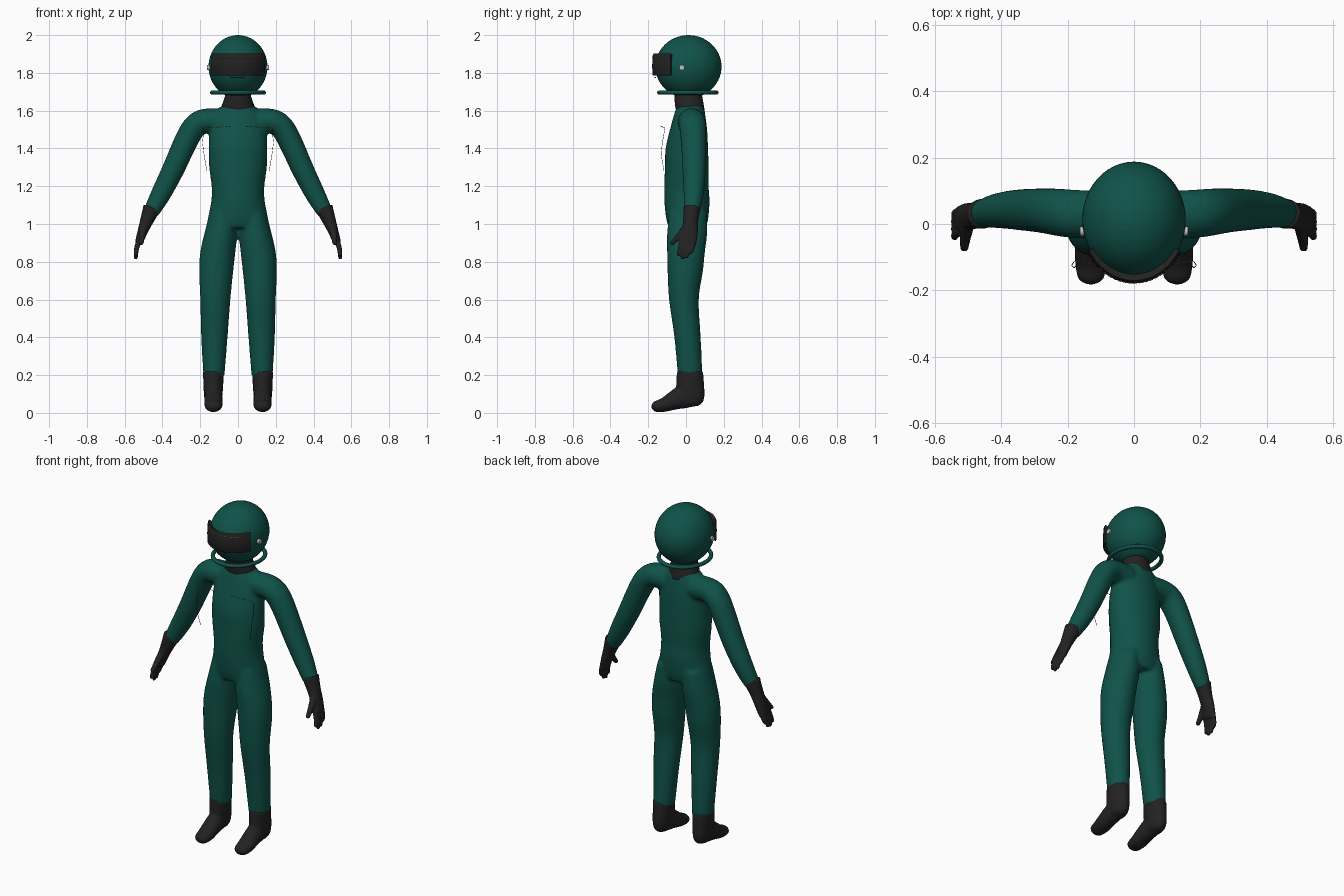
import bpy, bmesh, math
from mathutils import Vector

if "Cube" in bpy.data.objects:
    bpy.data.objects.remove(bpy.data.objects["Cube"])

def material(name, r, g, b):
    m = bpy.data.materials.new(name)
    m.diffuse_color = (r, g, b, 1)
    m.use_nodes = True
    m.node_tree.nodes["Principled BSDF"].inputs["Base Color"].default_value = m.diffuse_color
    return m

GREEN = material("suit green", 0.005, 0.085, 0.067)
DARK = material("charcoal", 0.016, 0.016, 0.016)
YELLOW = material("dull yellow", 0.22, 0.17, 0.015)
SILVER = material("silver", 0.55, 0.55, 0.55)
X, Y = Vector((1, 0, 0)), Vector((0, 1, 0))

def add_object(name, verts, faces, mat):
    me = bpy.data.meshes.new(name)
    me.from_pydata(verts, [], faces)
    me.materials.append(mat)
    bm = bmesh.new()
    bm.from_mesh(me)
    bmesh.ops.recalc_face_normals(bm, faces=bm.faces)
    bm.to_mesh(me)
    bm.free()
    me.shade_smooth()
    ob = bpy.data.objects.new(name, me)
    bpy.context.collection.objects.link(ob)
    return ob

def smooth_path(rows, steps=5):
    """Catmull-Rom interpolation of (x, y, z, a, b) rows."""
    out = []
    for i in range(len(rows) - 1):
        p0, p1, p2, p3 = (rows[max(0, min(len(rows) - 1, i + k))] for k in (-1, 0, 1, 2))
        for s in range(steps):
            t = s / steps
            out.append([0.5 * (2 * b + (c - a) * t + (2 * a - 5 * b + 4 * c - d) * t * t
                               + (3 * b - a - 3 * c + d) * t ** 3)
                        for a, b, c, d in zip(p0, p1, p2, p3)])
    return out + [list(rows[-1])]

def loft(rows, ref=Y, flat=False, dome=False, n=28):
    """Tube through rows; b is the radius along ref, a the radius across it."""
    rows = smooth_path(rows)
    if dome:  # rounded far end
        d = (Vector(rows[-1][:3]) - Vector(rows[-2][:3])).normalized()
        end, r = rows[-1], min(rows[-1][3:])
        for ang in (25, 50, 70, 84):
            s, c = math.sin(math.radians(ang)), math.cos(math.radians(ang))
            rows.append([*(Vector(end[:3]) + d * r * s), end[3] * c, end[4] * c])
    verts, faces = [], []
    for i, r in enumerate(rows):
        t = Vector(rows[min(i + 1, len(rows) - 1)][:3]) - Vector(rows[max(i - 1, 0)][:3])
        if flat:
            t = Vector((0, 0, t.z))
        t.normalize()
        v = (ref - t * ref.dot(t)).normalized()
        u = t.cross(v)
        for k in range(n):
            w = math.tau * k / n
            verts.append(Vector(r[:3]) + u * r[3] * math.cos(w) + v * r[4] * math.sin(w))
    for i in range(len(rows) - 1):
        for k in range(n):
            j = (k + 1) % n
            faces.append((i * n + k, i * n + j, (i + 1) * n + j, (i + 1) * n + k))
    faces += [tuple(range(n)), tuple(range((len(rows) - 1) * n, len(rows) * n))]
    return verts, faces

def flip(rows, side):
    return [(r[0] * side, *r[1:]) for r in rows]

def blend(name, parts, mat, voxel, rounds):
    """Fuse overlapping lofts into one soft skin."""
    verts, faces = [], []
    for v, f in parts:
        o = len(verts)
        verts += v
        faces += [tuple(i + o for i in q) for q in f]
    ob = add_object(name, verts, faces, mat)
    m = ob.modifiers.new("fuse", 'REMESH')
    m.mode, m.voxel_size, m.use_smooth_shade = 'VOXEL', voxel, True
    m = ob.modifiers.new("soften", 'SMOOTH')
    m.factor, m.iterations = 0.5, rounds
    return ob

def level(z, x0, x1, y0, y1):
    """Horizontal section given by its extents."""
    return ((x0 + x1) / 2, (y0 + y1) / 2, z, (x1 - x0) / 2, (y1 - y0) / 2)

# Suit: torso, legs and sleeves
torso = [level(z, -w, w, a, b) for z, w, a, b in (
    (1.63, .08, -.045, .09), (1.59, .12, -.06, .10), (1.5, .15, -.085, .112),
    (1.4, .155, -.108, .117), (1.3, .153, -.112, .12), (1.2, .14, -.115, .12),
    (1.12, .142, -.115, .125), (1.03, .16, -.105, .118), (.98, .165, -.09, .105))]
leg = [level(*r) for r in (
    (1.06, .01, .15, -.09, .11), (.95, .004, .178, -.1, .112), (.85, .014, .2, -.1, .1),
    (.75, .025, .206, -.098, .09), (.6, .04, .2, -.09, .068), (.4, .055, .195, -.062, .078),
    (.19, .072, .183, -.043, .088))]
sleeve = [(.08, .03, 1.54, .07, .07), (.17, .03, 1.545, .066, .073), (.225, .035, 1.52, .064, .072),
          (.272, .04, 1.445, .063, .068), (.345, .043, 1.285, .059, .062),
          (.41, .04, 1.155, .053, .053), (.462, .03, 1.06, .042, .042)]
parts = [loft(torso, flat=True)]
for s in (1, -1):
    parts += [loft(flip(leg, s), flat=True), loft(flip(sleeve, s))]
blend("racing_suit", parts, GREEN, 0.009, 8)

# Gloves: cuff and palm, four fingers and a thumb
palm = [(.456, .031, 1.085, .047, .046), (.482, .025, 1.02, .036, .04),
        (.505, .02, .96, .027, .043), (.525, .01, .90, .021, .045)]
digits = [[(.522, y, .92, .014, .014), (.537, y - .008, .87, .0135, .0135),
           (.541, y - .017, tip, .011, .011)]
          for y, tip in ((-.022, .84), (-.001, .823), (.02, .828), (.04, .85))]
thumb = [(.50, 0, .985, .018, .02), (.508, -.04, .935, .015, .017), (.512, -.072, .90, .012, .013)]

# Boots: shaft and foot
shaft = [level(*r) for r in (
    (.222, .075, .186, -.048, .09), (.15, .078, .183, -.052, .096),
    (.09, .083, .18, -.05, .098), (.055, .09, .172, -.04, .088), (.036, .105, .155, -.02, .065))]
foot = [(.13, .05, .085, .05, .042), (.13, -.02, .082, .06, .047), (.13, -.07, .063, .049, .048),
        (.13, -.115, .043, .038, .048), (.13, -.152, .035, .031, .043)]
for s, side in ((1, "left"), (-1, "right")):
    hand = [loft(flip(palm, s))] + [loft(flip(d, s), dome=True, n=14) for d in digits]
    hand.append(loft(flip(thumb, s), ref=X, dome=True, n=14))
    blend(side + "_glove", hand, DARK, 0.005, 3)
    blend(side + "_boot", [loft(flip(shaft, s), flat=True),
                           loft(flip(foot, s), ref=X, dome=True)], DARK, 0.007, 4)

# Neck collar
neck = [level(z, -w, w, a, b) for z, w, a, b in (
    (1.59, .098, -.05, .1), (1.63, .085, -.058, .094), (1.68, .068, -.06, .085), (1.74, .06, -.05, .075))]
add_object("neck", *loft(neck, flat=True), DARK)

# Helmet shell
CY, CZ = 0.013, 1.833
bpy.ops.mesh.primitive_uv_sphere_add(segments=48, ring_count=28, radius=1, location=(0, CY, CZ))
helmet = bpy.context.object
helmet.name = "helmet"
helmet.scale = (.156, .175, .167)
helmet.data.materials.append(GREEN)
bpy.ops.object.shade_smooth()

# Support ring under the helmet
bpy.ops.mesh.primitive_torus_add(major_radius=.137, minor_radius=.011, major_segments=48,
                                 minor_segments=12, location=(0, .01, 1.696))
ring = bpy.context.object
ring.name = "helmet_ring"
ring.scale = (1, 1.1, 1)
ring.data.materials.append(GREEN)
bpy.ops.object.shade_smooth()

# Visor: curved band around the front
def visor_point(deg, z, k=1.0):
    a = math.radians(deg)
    return Vector((.164 * k * math.sin(a), CY - .192 * k * math.cos(a), z))

rows = [(1.786, .975), (1.792, .995), (1.84, 1.0), (1.893, .985), (1.902, .955)]
cols = 25
verts = [visor_point(-60 + 120 * c / (cols - 1), z, k) for z, k in rows for c in range(cols)]
faces = [(r * cols + c, r * cols + c + 1, (r + 1) * cols + c + 1, (r + 1) * cols + c)
         for r in range(len(rows) - 1) for c in range(cols - 1)]
visor = add_object("visor", verts, faces, DARK)
m = visor.modifiers.new("thickness", 'SOLIDIFY')
m.thickness, m.offset = .022, -1 if visor.data.polygons[0].normal.y < 0 else 1
visor.modifiers.new("crisp", 'EDGE_SPLIT').split_angle = math.radians(40)

# Visor pivots
for s in (1, -1):
    bpy.ops.mesh.primitive_cylinder_add(vertices=20, radius=.014, depth=.014,
                                        location=(s * .156, -.022, 1.828), rotation=(0, math.pi / 2, 0))
    bpy.context.object.name = "visor_pivot"
    bpy.context.object.data.materials.append(SILVER)
    bpy.ops.object.shade_smooth_by_angle()

# Thin dashed stitching and loose threads
def thread(name, lines, mat, radius):
    cu = bpy.data.curves.new(name, 'CURVE')
    cu.dimensions, cu.bevel_depth, cu.bevel_resolution = '3D', radius, 0
    for pts in lines:
        sp = cu.splines.new('POLY')
        sp.points.add(len(pts) - 1)
        for p, q in zip(sp.points, pts):
            p.co = (*q, 1)
    cu.materials.append(mat)
    bpy.context.collection.objects.link(bpy.data.objects.new(name, cu))

def dashes(fn, n, fill=.6):
    return [(fn(i / n), fn((i + fill) / n)) for i in range(n)]

thread("visor_stitching", dashes(lambda t: visor_point(-40 + 80 * t, 1.882, .992), 14), YELLOW, .0025)
thread("chin_stitching", dashes(lambda t: visor_point(-15 + 30 * t, 1.776, .93), 6), YELLOW, .0025)
for s in (1, -1):
    thread("chest_stitching", dashes(
        lambda t: Vector((s * (.04 + .14 * t), -.133 + .022 * t, 1.517 - .008 * t)), 8), YELLOW, .002)
    thread("chest_thread", [[(s * .18, -.112, 1.505), (s * .188, -.125, 1.43),
                             (s * .18, -.132, 1.37), (s * .165, -.116, 1.28)]], DARK, .0012)
